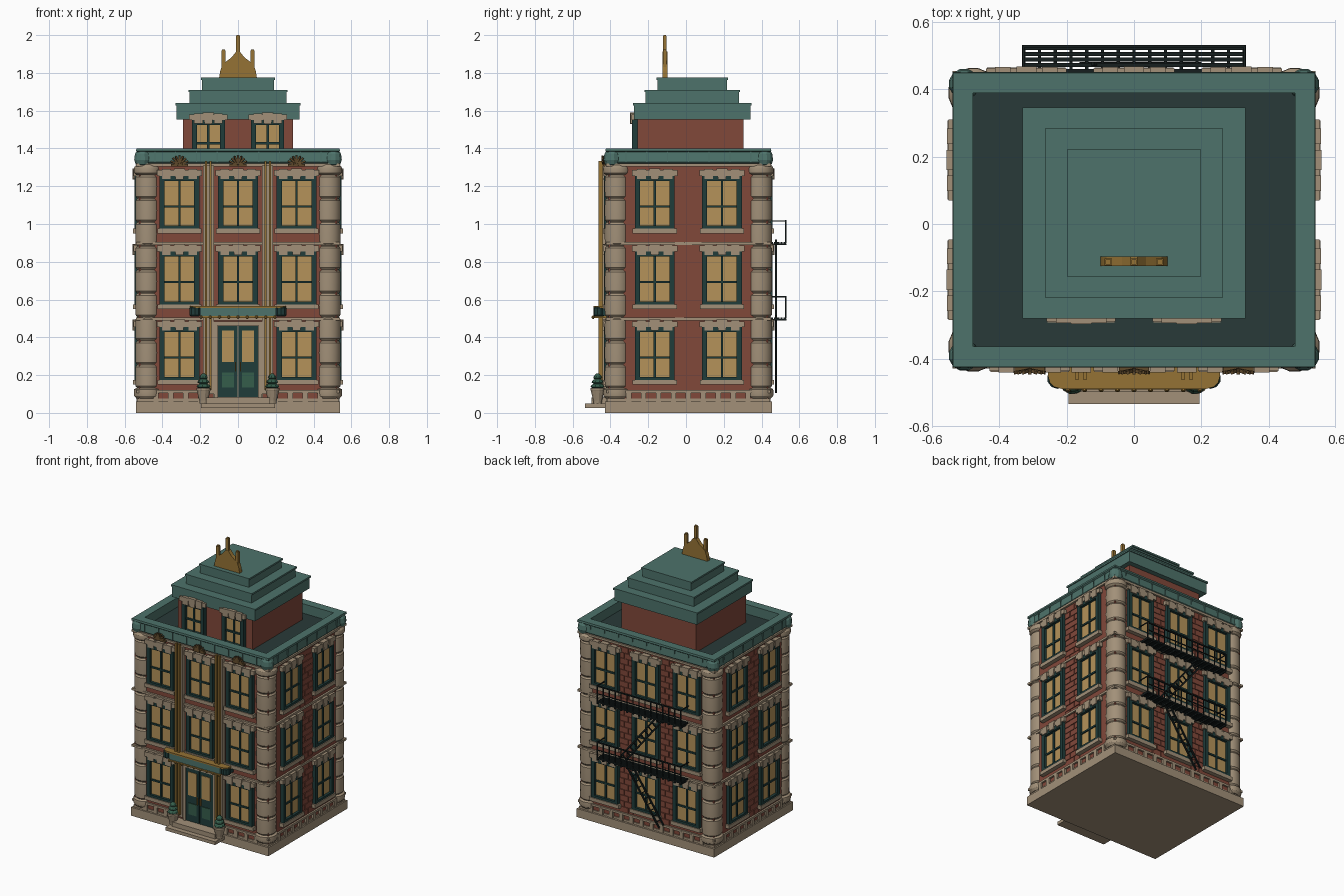
import bpy, bmesh, math, random
from mathutils import Matrix, Vector

if "Cube" in bpy.data.objects:
    bpy.data.objects.remove(bpy.data.objects["Cube"])

random.seed(4)
CY = 0.0125                      # centre of the building in depth
HX, HY = 0.525, 0.4225           # half sizes of the brick walls
COL = dict(stone=(.36, .28, .19), brick=(.22, .065, .042), teal=(.075, .17, .145), dark=(.014, .045, .042),
           glass=(.46, .29, .10), gold=(.30, .17, .035), roof=(.022, .042, .04), iron=(.008, .013, .013),
           leaf=(.035, .11, .07), bronze=(.12, .07, .025))
MATS = {}
for k, c in COL.items():
    MATS[k] = bpy.data.materials.new(k)
    MATS[k].diffuse_color = (*c, 1)


class Part:
    """Collects solids in one mesh, each with its own colour."""
    def __init__(self, name):
        self.name, self.bm, self.slots = name, bmesh.new(), []

    def skin(self, verts, faces, mat):
        if mat not in self.slots:
            self.slots.append(mat)
        vs = [self.bm.verts.new(v) for v in verts]
        for f in faces:
            self.bm.faces.new([vs[i] for i in f]).material_index = self.slots.index(mat)
        return self

    def loft(self, rings, mat, closed=False):
        n, m = len(rings[0]), len(rings)
        faces = [(a * n + i, a * n + (i + 1) % n, (a + 1) % m * n + (i + 1) % n, (a + 1) % m * n + i)
                 for a in range(m if closed else m - 1) for i in range(n)]
        if not closed:
            faces += [tuple(range(n))[::-1], tuple(range((m - 1) * n, m * n))]
        return self.skin([v for r in rings for v in r], faces, mat)

    def box(self, x0, x1, y0, y1, z0, z1, mat):
        return self.loft([[(x0, y0, z), (x1, y0, z), (x1, y1, z), (x0, y1, z)] for z in (z0, z1)], mat)

    def prism(self, xz, y0, y1, mat):
        return self.loft([[(x, y, z) for x, z in xz] for y in (y0, y1)], mat)

    def lathe(self, x, y, rz, n, mat):
        return self.loft([[(x + r * math.cos(2 * math.pi * (i + .5) / n), y + r * math.sin(2 * math.pi * (i + .5) / n), z)
                           for i in range(n)] for r, z in rz], mat)

    def frame(self, hx, hy, cy, dz, mat):
        return self.loft([[(sx * (hx + d), cy + sy * (hy + d), z) for sx, sy in ((-1, -1), (1, -1), (1, 1), (-1, 1))]
                          for d, z in dz], mat, closed=True)

    def bar(self, a, b, r, mat):
        a, b = Vector(a), Vector(b)
        q = (b - a).to_track_quat('Z', 'Y').to_matrix()
        return self.loft([[p + q @ Vector((r * sx, r * sy, 0)) for sx, sy in ((-1, -1), (1, -1), (1, 1), (-1, 1))]
                          for p in (a, b)], mat)

    def mesh(self):
        bmesh.ops.recalc_face_normals(self.bm, faces=self.bm.faces)
        me = bpy.data.meshes.new(self.name)
        self.bm.to_mesh(me)
        for s in self.slots:
            me.materials.append(MATS[s])
        return me

    def done(self, smooth=None):
        ob = place(self.name, self.mesh(), Matrix())
        if smooth:
            bpy.context.view_layer.objects.active = ob
            ob.select_set(True)
            bpy.ops.object.shade_smooth_by_angle(angle=math.radians(smooth))
            ob.select_set(False)


def place(name, me, mw):
    ob = bpy.data.objects.new(name, me)
    ob.matrix_world = mw
    bpy.context.collection.objects.link(ob)
    return ob


def window(name, w, h):
    """Window standing on z=0 against a wall at y=0, facing -y."""
    p, a, t = Part(name), w / 2, .027
    p.box(-a + t, a - t, -.006, .01, t / 2, h - t, 'glass')
    for s in (-1, 1):
        p.box(s * a, s * (a - t), -.024, .01, 0, h, 'dark')
        p.box(s * (a - .058), s * (a - .012), -.031, .01, h - .018, h + .036, 'stone')    # lintel ends
    p.box(-a + t, a - t, -.024, .01, 0, .016, 'dark').box(-a + t, a - t, -.024, .01, h - t, h, 'dark')
    p.box(-.006, .006, -.014, 0, .01, h - t, 'dark').box(-a + t, a - t, -.014, 0, h * .4, h * .4 + .012, 'dark')
    p.box(-a - .015, a + .015, -.027, .01, h, h + .03, 'stone')
    p.prism([(-.02, h - .02), (.02, h - .02), (.03, h + .04), (-.03, h + .04)], -.033, .01, 'stone')
    p.box(-a - .012, a + .012, -.03, .01, -.026, 0, 'stone')
    return p.mesh()


def wall_frame(side):
    """Matrix from local wall space (facing -y) to wall 0 front, 1 right, 2 back, 3 left."""
    d = HX if side % 2 else HY
    return Matrix.Translation((0, CY, 0)) @ Matrix.Rotation(side * math.pi / 2, 4, 'Z') @ Matrix.Translation((0, -d, 0))


# plinth, block course and walls
Part('plinth').box(-.54, .54, -.43, .455, 0, .06, 'stone').done()
Part('brick_walls').box(-HX, HX, CY - HY, CY + HY, .06, 1.33, 'brick').done()
course = Part('block_course').frame(HX, HY, CY, [(-.03, .06), (.006, .06), (.006, .075), (-.03, .075)], 'stone')
course.frame(HX, HY, CY, [(-.03, .105), (.012, .105), (.012, .12), (-.03, .12)], 'stone')
for hx, hy, n, ax in ((HX, HY, 12, 0), (HY, HX, 9, 1)):
    for i in range(n):
        u = (i - (n - 1) / 2) * .079
        for s in (-1, 1):
            v = s * hy
            if ax == 0:
                course.box(u - .014, u + .014, CY + v - .013, CY + v + .013, .06, .11, 'stone')
            else:
                course.box(v - .013, v + .013, CY + u - .014, CY + u + .014, .06, .11, 'stone')
course.done()
bands = Part('string_courses')
for z in (.49, .89, 1.305):
    bands.frame(HX, HY, CY, [(-.03, z), (.014, z), (.014, z + .015), (-.03, z + .015)], 'stone')
bands.done()

# windows on all four walls, three floors, and raised bricks between them
win, small = window('window', .21, .28), window('attic_window', .175, .215)
for side, xs in enumerate(((-.31, 0, .31), (-.178, .178), (-.32, 0, .32), (-.178, .178))):
    M = wall_frame(side)
    for k in range(3):
        for x in xs:
            if not (side == 0 and k == 0 and x == 0):
                place('window', win, M @ Matrix.Translation((x, 0, .175 + .4 * k)))
    if side:
        p = Part('raised_bricks')
        for a, b in zip(xs, xs[1:]):
            l, r = a + .108, b - .108
            for j in range(29):
                z, m = .125 + j * .0405, l + (r - l) * (.35 if j % 2 else .65)
                for u, v in ((l, m - .002), (m + .002, r)):
                    p.box(u, v, -.004 - random.random() * .003, .01, z, z + .036, 'brick')
        place('raised_bricks', p.mesh(), M)

# corner columns built from drums
cols = Part('corner_columns')
prof = [(.06, .075), (.073, .09), (.075, .105), (.073, .125), (.064, .13)]
for i in range(9):
    z = .13 + i * .1256
    prof += [(.058, z + .002), (.066, z + .012), (.067, z + .063), (.066, z + .114), (.058, z + .124)]
prof += [(.066, 1.262), (.073, 1.27), (.075, 1.285), (.073, 1.3), (.06, 1.315)]
for sx in (-1, 1):
    for y in (-.365, .39):
        cols.lathe(sx * .478, y, prof, 16, 'stone')
cols.done(30)

# cornice with ribs and corner bosses, roof deck
cor = Part('cornice').frame(.538, .437, CY, [(-.06, 1.4), (0, 1.4), (.002, 1.387), (-.007, 1.38), (-.002, 1.328),
                                             (-.015, 1.315), (-.06, 1.315)], 'teal')
for s in (-1, 1):
    for i in range(-4, 5):
        u = i * .11
        cor.box(u - .003, u + .003, CY + s * .42, CY + s * .4375, 1.325, 1.385, 'teal')
        if abs(i) < 4:
            cor.box(s * .52, s * .5385, CY + u - .003, CY + u + .003, 1.325, 1.385, 'teal')
    for t in (-1, 1):
        cor.lathe(s * .505, CY + t * .404, [(.02, 1.305), (.038, 1.315), (.046, 1.34), (.042, 1.37), (.03, 1.39)], 12, 'teal')
cor.done()
Part('roof_deck').box(-.49, .49, -.375, .4, 1.3, 1.333, 'roof').done()

# attic and stepped roof
Part('attic_walls').box(-.292, .292, -.257, .305, 1.33, 1.57, 'brick').done()
for x in (-.157, .157):
    place('attic_window', small, Matrix.Translation((x, -.257, 1.335)) @ Matrix.Diagonal((1, 1.2, 1, 1)))
roof = Part('stepped_roof')
for h, d, z0, z1 in ((.325, .308, 1.552, 1.64), (.257, .247, 1.63, 1.71), (.191, .184, 1.7, 1.775)):
    roof.box(-h, h, .033 - d, .033 + d, z0, z1 - .012, 'teal')
    roof.box(-h - .006, h + .006, .027 - d, .039 + d, z1 - .012, z1, 'teal')
roof.done()

# gold roof crest
half = [(.1, 1.775), (.094, 1.81), (.082, 1.845), (.06, 1.862), (.036, 1.88), (.01, 1.912)]
crest = Part('roof_crest').prism(half + [(-x, z) for x, z in half[::-1]], -.125, -.097, 'gold')
for x, z0, z1 in ((-.076, 1.82, 1.925), (0, 1.86, 2.0), (.076, 1.82, 1.925)):
    crest.box(x - .011, x + .011, -.123, -.103, z0, z1 - .006, 'gold').box(x - .008, x + .008, -.12, -.106, z1 - .006, z1, 'gold')
crest.done()

# front pilasters with gold strips, leaf fans under the cornice
pil = Part('front_pilasters')
for s in (-1, 1):
    x = s * .157
    pil.box(x - .029, x + .029, -.442, -.4, .1, 1.31, 'stone')
    for dx in (-.012, .012):
        pil.box(x + dx - .006, x + dx + .006, -.462, -.44, .12, 1.333, 'gold')
pil.done()
fan = Part('leaf_fans')
for x in (-.31, 0, .31):
    for i in range(-3, 4):
        a = i * .38
        c, r = Vector((x, -.434, 1.312)), Vector((math.sin(a), 0, math.cos(a)))
        fan.bar(c, c + r * .05 - Vector((0, .008, 0)), .005, 'bronze')
    fan.box(x - .045, x + .045, -.44, -.41, 1.305, 1.318, 'bronze')
fan.done()

# entrance: stone surround, double door, steps
door = Part('entrance').box(-.128, .128, -.425, -.4, .08, .485, 'stone')
for s in (-1, 1):
    door.box(s * .108, s * .128, -.437, -.4, .08, .485, 'stone').box(s * .003, s * .106, -.432, -.42, .085, .46, 'dark')
    door.box(s * .02, s * .086, -.436, -.43, .27, .435, 'glass').box(s * .022, s * .084, -.437, -.43, .135, .215, 'leaf')
    door.box(s * .01, s * .016, -.445, -.43, .22, .27, 'gold')
door.box(-.128, .128, -.437, -.4, .462, .485, 'stone').done()
Part('front_steps').box(-.195, .195, -.535, -.42, .027, .05, 'stone').box(-.17, .17, -.5, -.42, .05, .082, 'stone').done()

# entrance canopy with scroll ends and gold trim
can = Part('entrance_canopy').box(-.2, .2, -.487, -.41, .512, .556, 'teal').box(-.2, .2, -.492, -.41, .503, .513, 'gold')
outline = [(-.255, -.41), (-.255, -.455)] + [(-.215 - .04 * math.cos(a), -.455 - .035 * math.sin(a)) for a in (.5, 1, 1.57)]
outline += [(-x, y) for x, y in outline[::-1]]
can.loft([[(x, y, z) for x, y in outline] for z in (.556, .566)], 'gold')
for s in (-1, 1):
    can.lathe(s * .228, -.46, [(.022, .51), (.03, .518), (.03, .555), (.022, .563)], 10, 'dark')
    can.box(s * .2, s * .25, -.462, -.41, .515, .556, 'dark')
for i in range(9):
    x = (i - 4) * .049
    can.lathe(x, -.492, [(.003, .497), (.008, .503), (.008, .51), (.003, .516)], 8, 'gold')
can.done()

# potted shrubs
for s in (-1, 1):
    pot = Part('potted_shrub').lathe(s * .182, -.468, [(.022, .05), (.024, .065), (.037, .118), (.039, .122), (.039, .132), (.03, .132)], 12, 'stone')
    for z, r in ((.128, .038), (.152, .032), (.175, .023)):
        pot.lathe(s * .182, -.468, [(r * .6, z), (r, z + .01), (r * .85, z + .02), (.006, z + .034)], 9, 'leaf')
    pot.done()

# rear fire escape: two platforms, railings, zigzag ladders
esc = Part('fire_escape')
for z in (.5, .9):
    for y in (.455, .472, .489, .506, .523):
        esc.box(-.33, .33, y - .006, y + .006, z - .004, z + .006, 'iron')
    for i in range(15):
        x = (i - 7) * .0468
        esc.bar((x, .528, z), (x, .528, z + .12), .003, 'iron')
        esc.box(x - .005, x + .005, .43, .532, z - .012, z - .002, 'iron')
    esc.bar((-.33, .528, z + .115), (.33, .528, z + .115), .004, 'iron')
    esc.bar((-.33, .528, z + .06), (.33, .528, z + .06), .003, 'iron')
    for s in (-1, 1):
        esc.bar((s * .328, .435, z + .115), (s * .328, .528, z + .115), .003, 'iron')
for a, b in (((-.14, .9), (.18, .5)), ((.12, .5), (-.14, .12))):
    nx, nz = Vector((b[1] - a[1], a[0] - b[0])).normalized() * .022
    for s in (-1, 1):
        esc.bar((a[0] + s * nx, .476, a[1] + s * nz), (b[0] + s * nx, .476, b[1] + s * nz), .005, 'iron')
    for i in range(1, 11):
        x, z = a[0] + (b[0] - a[0]) * i / 11, a[1] + (b[1] - a[1]) * i / 11
        esc.bar((x - nx, .476, z - nz), (x + nx, .476, z + nz), .0035, 'iron')
esc.done()

for m in bpy.data.materials:
    if m.users and not m.is_grease_pencil:
        m.use_nodes = True
        m.node_tree.nodes["Principled BSDF"].inputs["Base Color"].default_value = m.diffuse_color
